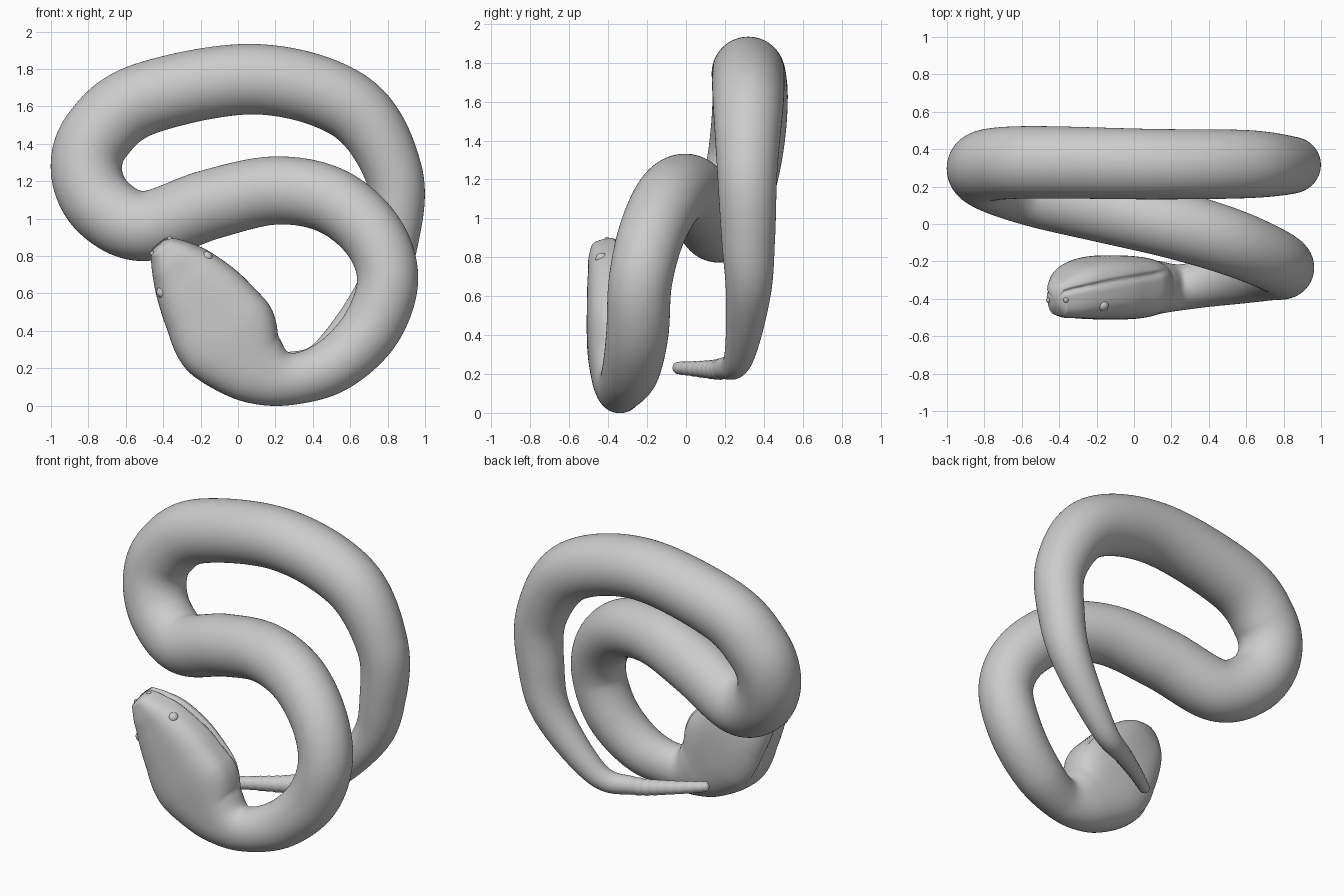
import bpy, bmesh, math
from mathutils import Vector

if "Cube" in bpy.data.objects:
    bpy.data.objects.remove(bpy.data.objects["Cube"])

N = 96      # vertices per ring
STEPS = 18  # rings per path segment

# Body path from tail tip to neck: x, y, z, radius
BODY = [
    (-.13, -.05, .232, .031), (.06, .08, .225, .042), (.25, .19, .228, .055),
    (.46, .27, .28, .075), (.74, .32, .61, .115), (.83, .32, .9, .138),
    (.83, .315, 1.25, .155), (.6, .32, 1.6, .182), (.1, .32, 1.745, .188),
    (-.5, .33, 1.64, .193), (-.75, .32, 1.45, .193), (-.81, .29, 1.25, .19),
    (-.72, .235, 1.06, .188), (-.5, .165, .96, .187), (-.15, .085, 1.075, .187),
    (.2, 0, 1.15, .182), (.5, -.09, 1.095, .178), (.72, -.18, .91, .17),
    (.8, -.235, .67, .163), (.71, -.25, .41, .16), (.51, -.285, .215, .147),
]
# Head path from neck to snout: x, y, z, half width, half thickness
HEAD = [
    (.28, -.335, .143, .14, .122), (.1, -.34, .205, .205, .145),
    (-.05, -.34, .36, .28, .168), (-.17, -.34, .54, .25, .17),
    (-.275, -.355, .685, .195, .153), (-.355, -.385, .785, .13, .122),
    (-.412, -.407, .853, .068, .085),
]
# The head grows squarer in section away from the neck
path = [p + (p[3], 0) for p in BODY]
path += [p + (min(.5, .25 * k),) for k, p in enumerate(HEAD)]


def catmull(p0, p1, p2, p3, t):
    return [0.5 * (2*b + (c - a)*t + (2*a - 5*b + 4*c - d)*t*t + (3*b - a - 3*c + d)*t**3)
            for a, b, c, d in zip(p0, p1, p2, p3)]


samples = []
last = len(path) - 1
for i in range(last):
    q = [path[min(max(i + k, 0), last)] for k in (-1, 0, 1, 2)]
    samples += [catmull(*q, k / STEPS) for k in range(STEPS)]
samples.append(list(path[-1]))
centres = [Vector(s[:3]) for s in samples]

# Body, neck and head as one swept skin
bm = bmesh.new()
rings = []
head_start = (len(BODY) + 1) * STEPS
jaw_start, jaw_end = head_start + 0.6 * STEPS, last * STEPS
for i, s in enumerate(samples):
    c = centres[i]
    t = (centres[min(i + 2, len(samples) - 1)] - centres[max(i - 2, 0)]).normalized()
    side = t.cross(Vector((0, 1, 0))).normalized()
    up = side.cross(t)
    w, h, power = s[3], s[4], 1 - 0.6 * max(s[5], 0)
    # segmented tail with a rounded tip
    if i < 2 * STEPS:
        u = min(1, (i + 0.5) / 3)
        scale = math.sqrt(1 - (1 - u) ** 2) * (1 + 0.04 * math.sin(i * math.pi / 2))
        w, h = w * scale, h * scale
    f = (i - jaw_start) / (jaw_end - jaw_start)
    ring = []
    for j in range(N):
        a = 2 * math.pi * j / N
        ca, sa = math.cos(a), math.sin(a)
        x = math.copysign(abs(ca) ** power, ca) * w
        y = math.copysign(abs(sa) ** power, sa) * h
        # mouth groove on both sides of the head
        if f > 0:
            line = -0.245 - 0.12 * f
            g = math.exp(-((c.y + y - line) / 0.011) ** 2) * min(1, f * 5)
            x -= math.copysign(min(0.02, 0.2 * w) * g, x)
        ring.append(bm.verts.new(c + side * x + up * y))
    rings.append(ring)
for r0, r1 in zip(rings, rings[1:]):
    for j in range(N):
        k = (j + 1) % N
        bm.faces.new((r0[j], r0[k], r1[k], r1[j]))
# rounded caps
for ring, c, d in ((rings[0], centres[0], centres[0] - centres[3]),
                   (rings[-1], centres[-1], centres[-1] - centres[-4])):
    tip = bm.verts.new(c + d.normalized() * 0.01)
    for j in range(N):
        bm.faces.new((ring[j], ring[(j + 1) % N], tip))
bmesh.ops.recalc_face_normals(bm, faces=bm.faces)
for face in bm.faces:
    face.smooth = True


def both_sides(target):
    """Nearest head surface point and its mirror across the head."""
    best = min(((v.co - target).length, i, j) for i in range(head_start, len(rings))
               for j, v in enumerate(rings[i]))
    _, i, j = best
    for jj in (j, (N // 2 - j) % N):
        p = rings[i][jj].co.copy()
        yield p, (centres[i] - p).normalized()


spots = [("eye", .032, .02, p, d) for p, d in both_sides(Vector((-0.15, -0.445, 0.81)))]
spots += [("nostril", .014, .009, p, d) for p, d in both_sides(Vector((-0.36, -0.40, 0.88)))]
mesh = bpy.data.meshes.new("snake_body")
bm.to_mesh(mesh)
bm.free()
bpy.context.collection.objects.link(bpy.data.objects.new("snake_body", mesh))

# Eyes and nostrils, sunk into the head
for name, radius, sink, p, inward in spots:
    bpy.ops.mesh.primitive_uv_sphere_add(segments=24, ring_count=12, radius=radius,
                                         location=p + inward * sink)
    bpy.context.object.name = name
    bpy.ops.object.shade_smooth()
